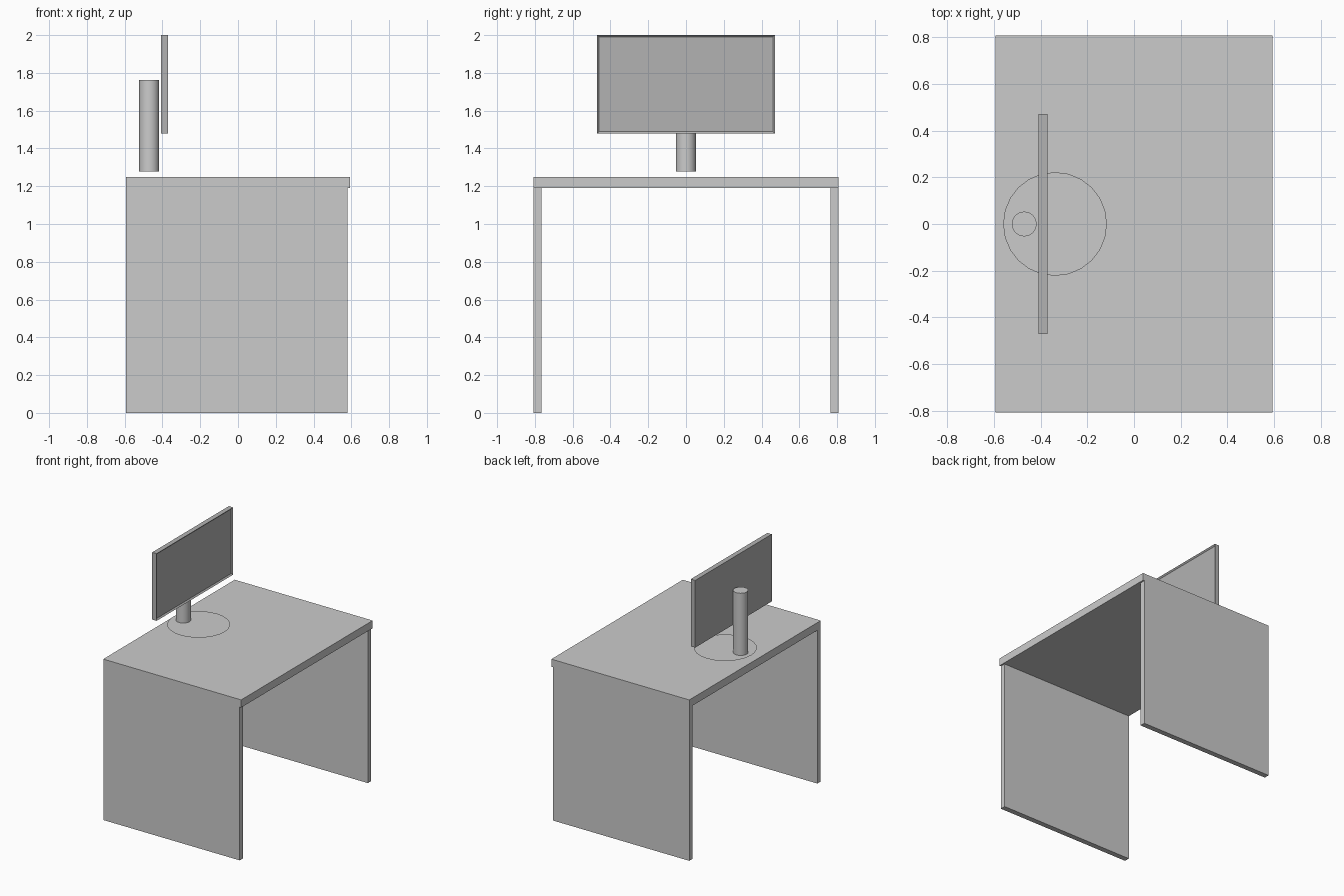
import bpy, bmesh
from mathutils import Vector

if "Cube" in bpy.data.objects:
    bpy.data.objects.remove(bpy.data.objects["Cube"])


def finish(name, bm):
    bmesh.ops.recalc_face_normals(bm, faces=bm.faces)
    mesh = bpy.data.meshes.new(name)
    bm.to_mesh(mesh)
    bm.free()
    obj = bpy.data.objects.new(name, mesh)
    bpy.context.collection.objects.link(obj)
    return obj


def extrude_x(bm, faces, dx):
    geom = bmesh.ops.extrude_face_region(bm, geom=faces)["geom"]
    verts = [g for g in geom if isinstance(g, bmesh.types.BMVert)]
    bmesh.ops.translate(bm, verts=verts, vec=(dx, 0, 0))
    return [g for g in geom if isinstance(g, bmesh.types.BMFace)]


# Desk: one U-shaped profile run along x, with the top lipped out at +x
W, T, UNDER, TOP = 0.807, 0.042, 1.19, 1.25
BACK, LEG_END, LIP_END = -0.593, 0.58, 0.592
bm = bmesh.new()
p = {k: bm.verts.new((BACK, y, z)) for k, (y, z) in {
    "a": (-W, 0), "b": (-W + T, 0), "c": (-W + T, UNDER), "d": (-W, UNDER),
    "e": (W, 0), "f": (W - T, 0), "g": (W - T, UNDER), "h": (W, UNDER),
    "i": (W, TOP), "j": (-W, TOP)}.items()}
profile = [bm.faces.new([p[k] for k in loop]) for loop in ("abcd", "efgh", "dcghij")]
ends = extrude_x(bm, profile, LEG_END - BACK)
lip = [f for f in ends if len(f.verts) == 6]
extrude_x(bm, lip, LIP_END - LEG_END)
finish("desk", bm)

# Monitor: slim box with a recessed screen on the +x face
bm = bmesh.new()
bmesh.ops.create_cube(bm, size=1)
bmesh.ops.scale(bm, verts=bm.verts, vec=(0.038, 0.94, 0.522))
bmesh.ops.translate(bm, verts=bm.verts, vec=(-0.389, 0, 1.739))
screen = max(bm.faces, key=lambda f: f.calc_center_median().x)
bmesh.ops.inset_region(bm, faces=[screen], thickness=0.015)
bmesh.ops.translate(bm, verts=screen.verts, vec=Vector((-0.01, 0, 0)))
monitor = finish("monitor", bm)
dark = bpy.data.materials.new("dark_grey")
dark.diffuse_color = (0.45, 0.45, 0.45, 1)
dark.use_nodes = True
dark.node_tree.nodes["Principled BSDF"].inputs["Base Color"].default_value = dark.diffuse_color
monitor.data.materials.append(dark)

# Stand column
bpy.ops.mesh.primitive_cylinder_add(vertices=32, radius=0.053, depth=0.484,
                                    location=(-0.47, 0, 1.52))
column = bpy.context.object
column.name = "stand_column"
bpy.ops.object.shade_smooth_by_angle()

# Stand base: paper-thin disc
bpy.ops.mesh.primitive_circle_add(vertices=24, radius=0.222, fill_type='NGON',
                                  location=(-0.338, 0, 1.279))
bpy.context.object.name = "stand_base"
